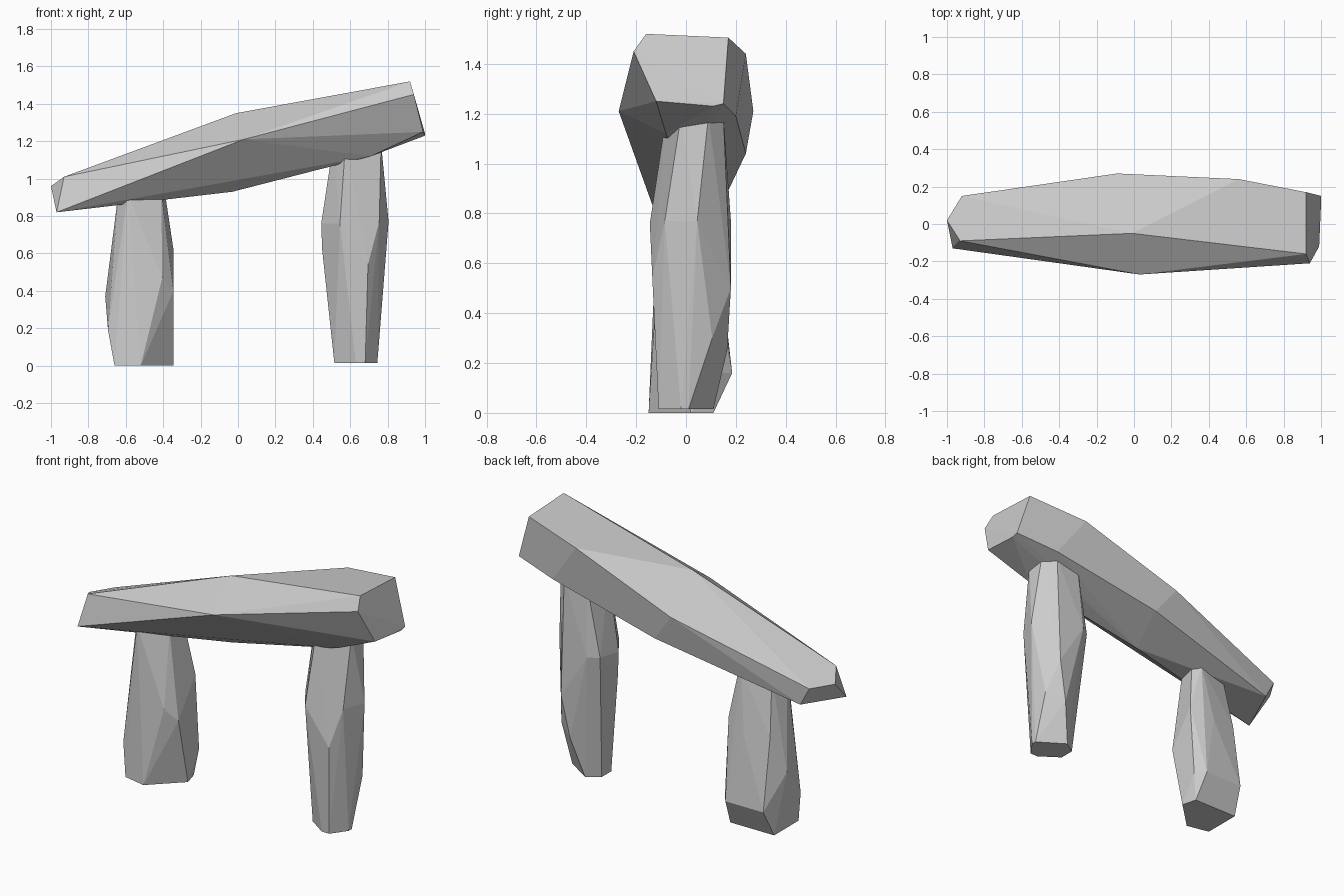
import bpy, bmesh, math


def stone(name, rings):
    """Rough-hewn flat-faced block: the hull around a few corner rings."""
    bm = bmesh.new()
    for ring in rings:
        for co in ring:
            bm.verts.new(co)
    res = bmesh.ops.convex_hull(bm, input=bm.verts[:])
    loose = [v for v in bm.verts if not v.link_faces]
    bmesh.ops.delete(bm, geom=loose, context='VERTS')
    # merge nearly coplanar triangles into broad facets
    bmesh.ops.dissolve_limit(bm, angle_limit=math.radians(2),
                             verts=bm.verts[:], edges=bm.edges[:])
    bmesh.ops.recalc_face_normals(bm, faces=bm.faces[:])
    mesh = bpy.data.meshes.new(name)
    bm.to_mesh(mesh)
    bm.free()
    obj = bpy.data.objects.new(name, mesh)
    bpy.context.collection.objects.link(obj)
    return obj


def level(z, points):
    """Corner ring at a constant height."""
    return [(x, y, z) for x, y in points]


# Slanted slab on top: low end, middle, high end
stone("capstone", [
    [(-1.0, .02, .96), (-.93, -.09, 1.01), (-.97, -.13, .82),
     (-.92, .15, .96), (-.86, .15, .85)],
    [(-.01, -.05, 1.35), (.03, -.27, 1.21), (-.03, -.01, .93),
     (.04, .24, 1.04), (-.09, .27, 1.21)],
    [(.56, .24, 1.44), (.74, .20, 1.19), (.71, -.08, 1.12)],
    [(.92, -.16, 1.52), (.92, .17, 1.505), (.94, -.21, 1.45),
     (.99, -.12, 1.25), (1.0, .11, 1.23), (1.0, .15, 1.24)],
])

# Shorter upright: foot, bulging middle, head buried in the slab
stone("left_upright", [
    level(0, [(-.66, -.12), (-.52, -.15), (-.345, .02), (-.37, .11), (-.66, .11)]),
    [(-.695, -.09, .19), (-.345, .125, .16), (-.39, .185, .16), (-.64, .185, .16)],
    [(-.71, .06, .37), (-.405, -.12, .47), (-.345, -.07, .40)],
    [(-.345, .09, .62), (-.48, .14, .56), (-.64, .12, .58)],
    level(.92, [(-.59, -.11), (-.41, -.06), (-.39, .05),
                (-.43, .09), (-.61, .06), (-.64, -.04)]),
])

# Taller upright: foot, bulging middle, head buried in the slab
stone("right_upright", [
    level(.015, [(.63, -.11), (.68, -.11), (.745, -.02), (.745, .01),
                 (.59, .11), (.515, .06), (.515, -.03)]),
    [(.75, .105, .30), (.65, .165, .25), (.695, -.135, .54),
     (.70, .18, .50), (.45, .0, .62)],
    [(.445, .0, .76), (.545, -.145, .76), (.755, -.085, .77),
     (.805, .045, .77), (.53, .18, .77), (.47, .14, .77)],
    level(1.19, [(.575, -.08), (.765, -.02), (.765, .09),
                 (.70, .15), (.55, .15), (.51, .0)]),
])
